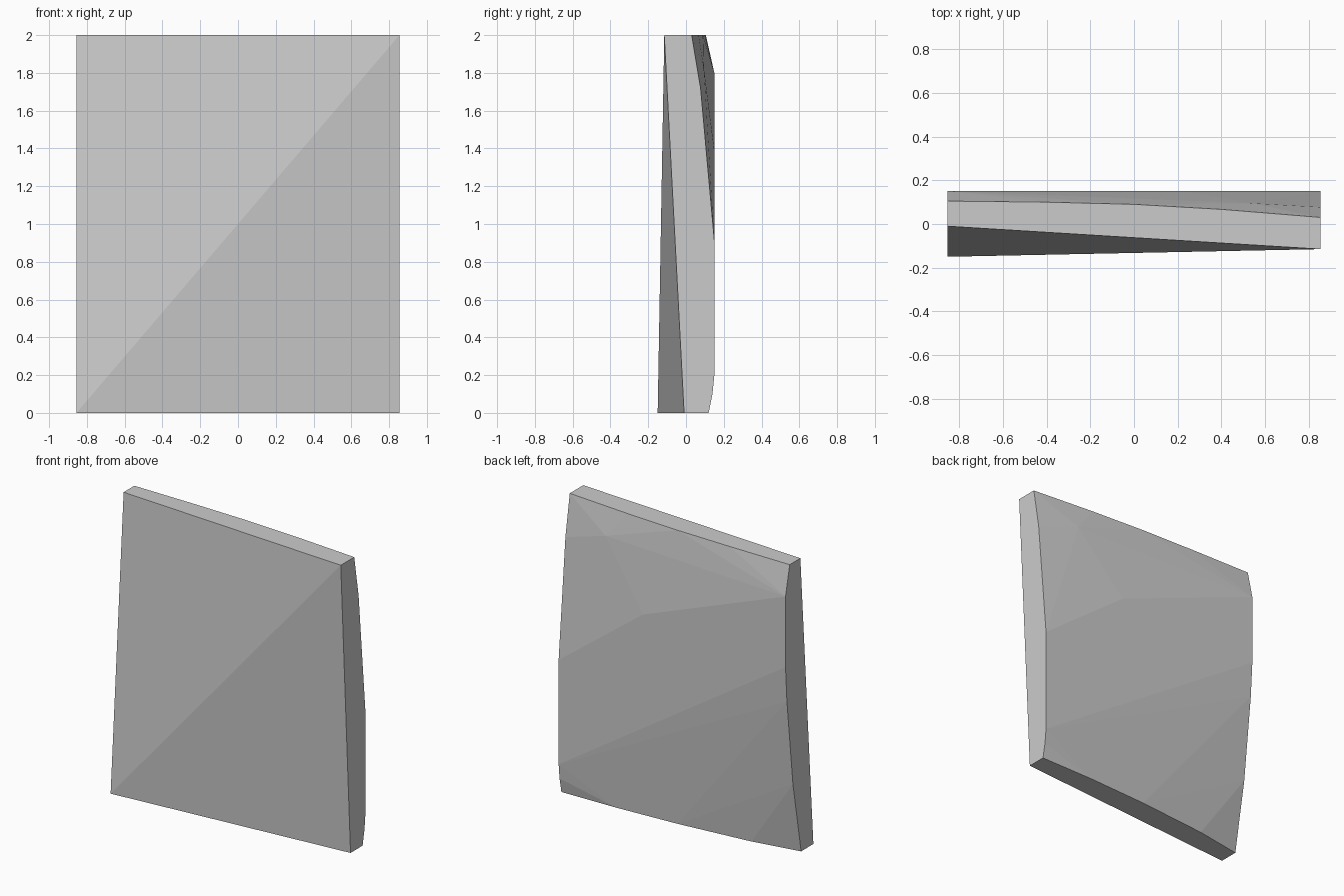
import bpy, bmesh

if "Cube" in bpy.data.objects:
    bpy.data.objects.remove(bpy.data.objects["Cube"])

W = 0.855

# Front: two triangles meeting on a raised diagonal
front = [(-W, -0.15, 0), (W, -0.01, 0), (-W, -0.01, 2), (W, -0.115, 2)]

# Back rim profiles: (y, z) up the sides, (x, y) along top and bottom
left = [(-0.018, 0), (0.07, 0.49), (0.105, 0.81), (0.135, 1.08), (0.15, 1.32), (0.15, 1.8), (0.105, 2)]
right = [(0.12, 0), (0.14, 0.1), (0.15, 0.2), (0.15, 0.91), (0.077, 1.72), (0.03, 2)]
top = [(-0.4, 0.1), (0, 0.09), (0.4, 0.067)]
bottom = [(-0.52, 0.04), (0, 0.09), (0.45, 0.114)]

# Facet corners inside the back face
inner = [(0.22, 0.15, 1.39), (0.54, 0.095, 1.82)]

points = front + inner
points += [(-W, y, z) for y, z in left] + [(W, y, z) for y, z in right]
points += [(x, y, 2) for x, y in top] + [(x, y, 0) for x, y in bottom]

# Convex slab through all the rim and facet points
bm = bmesh.new()
for p in points:
    bm.verts.new(p)
res = bmesh.ops.convex_hull(bm, input=bm.verts[:])
loose = [v for v in bm.verts if not v.link_faces]
bmesh.ops.delete(bm, geom=loose, context='VERTS')
bmesh.ops.dissolve_limit(bm, angle_limit=0.002, verts=bm.verts[:], edges=bm.edges[:])
bmesh.ops.recalc_face_normals(bm, faces=bm.faces[:])

mesh = bpy.data.meshes.new("stone_panel")
bm.to_mesh(mesh)
bm.free()
panel = bpy.data.objects.new("stone_panel", mesh)
bpy.context.collection.objects.link(panel)
